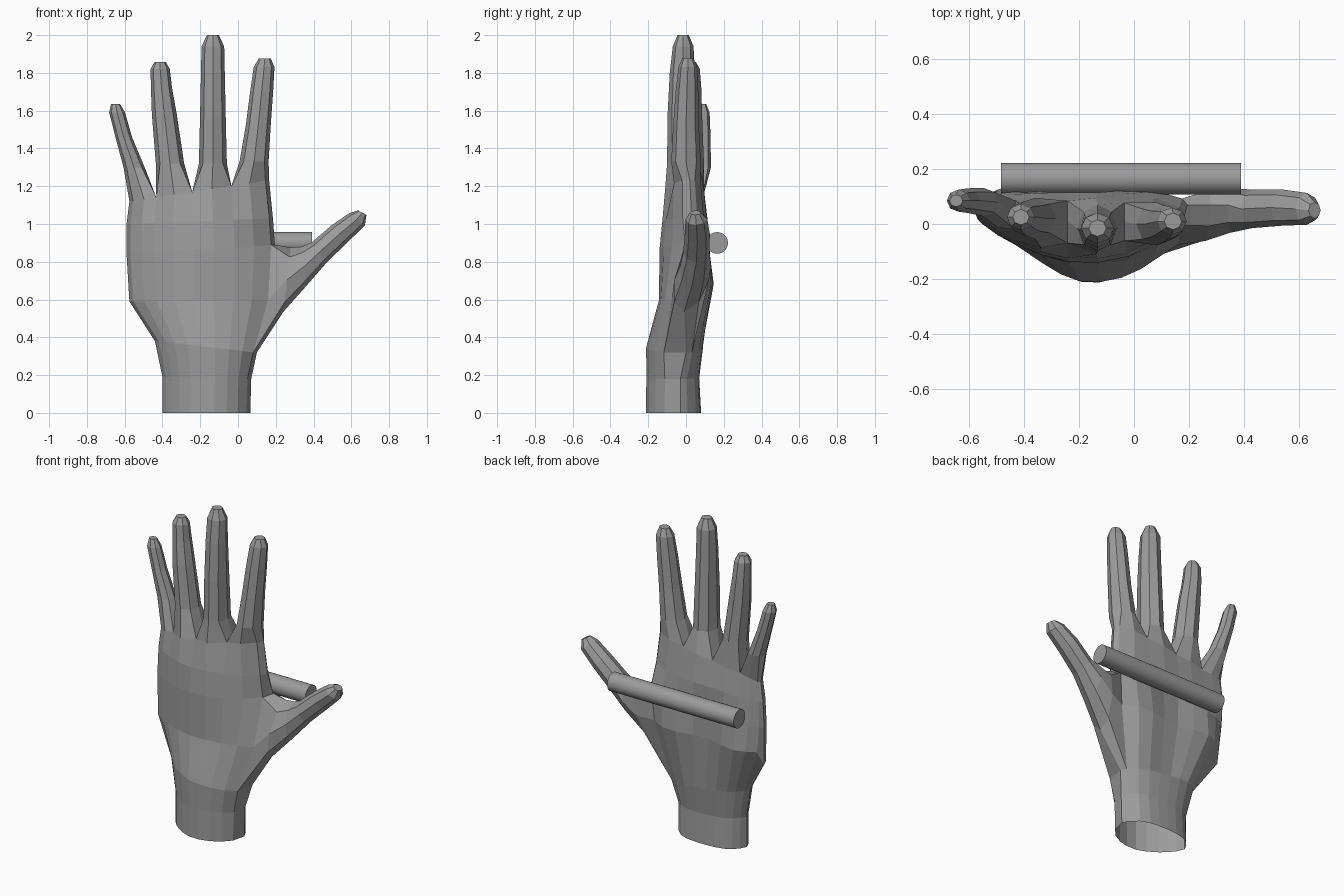
import bpy, bmesh, math
from mathutils import Vector

cube = bpy.data.objects.get("Cube")
if cube:
    bpy.data.objects.remove(cube)

grey = bpy.data.materials.new("plain_grey")
grey.use_nodes = True
COLOUR = (0.33, 0.33, 0.33, 1)
grey.diffuse_color = COLOUR
grey.node_tree.nodes["Principled BSDF"].inputs["Base Color"].default_value = COLOUR

bm = bmesh.new()


def lerp(a, b, t):
    return a + (b - a) * t


def bridge(r0, r1, skip=()):
    n = len(r0)
    for i in range(n):
        if i not in skip:
            j = (i + 1) % n
            bm.faces.new((r0[i], r0[j], r1[j], r1[i]))


def loft_digit(base, sections):
    """Continue an eight-sided opening through (centre, U, V) sections."""
    ring = base
    for centre, u, v in sections:
        new = []
        for k in range(8):
            a = math.radians(225 + 45 * k)
            new.append(bm.verts.new(Vector(centre) + Vector(u) * math.cos(a) + Vector(v) * math.sin(a)))
        bridge(ring, new)
        ring = new
    bm.faces.new(ring)


# Columns across the palm: two per finger
COLUMNS = [-1, -.81, -.62, -.36, -.1, .18, .46, .73, 1]


def palm_ring(z, x, y_side, y_front, y_back, edge=.3, hollow=0, groove=0, rise=0):
    """One ring; edge = fullness of the thumb-side front corner."""
    front, back = [], []
    for i, u in enumerate(COLUMNS):
        t = (u + 1) / 2
        side = lerp(*y_side, t)
        corner, power = (edge, 2.2) if u > 0 else (.25, 1.6)
        s_front = 1 - (1 - corner) * abs(u) ** power
        s_back = 1 - .65 * abs(u) ** 3
        if i in (2, 4, 6):
            s_front *= 1 - groove
            s_back *= 1 - groove
        px = lerp(*x, t) - 0.02 * u ** 5
        pz = lerp(*z, t)
        dent = hollow * max(0, 1 - abs(u) / 0.6)
        front.append(bm.verts.new((px, lerp(side, y_front, s_front), pz)))
        back.append(bm.verts.new((px, lerp(side, y_back, s_back) - dent, pz + rise)))
    left = bm.verts.new((x[0], y_side[0], z[0]))
    right = bm.verts.new((x[1], y_side[1], z[1]))
    return front + [right] + back[::-1] + [left]


# Wrist and palm, from the open wrist up to the finger roots
rings = [
    palm_ring((0, 0), (-.40, .065), (-.03, -.03), -.215, .08, .45),
    palm_ring((.19, .18), (-.40, .07), (-.03, -.03), -.212, .07, .45),
    palm_ring((.38, .32), (-.44, .10), (-.01, .0), -.213, .09, .55),
    palm_ring((.59, .60), (-.575, .18), (.05, .04), -.145, .165, .62, .07, 0, .09),
    palm_ring((.84, .89), (-.59, .195), (.07, .07), -.143, .135, .35, .03),
    palm_ring((1.0, 1.03), (-.59, .185), (.08, .03), -.128, .115),
    palm_ring((1.12, 1.23), (-.575, .165), (.08, .02), -.113, .095, .3, 0, .25),
]
THUMB_STRIP = (8, 9)
for i in range(len(rings) - 1):
    bridge(rings[i], rings[i + 1], THUMB_STRIP if i in (2, 3) else ())

# Fingers: rows of (x, y, z, half width, half depth)
FINGERS = [
    [(-.55, .08, 1.3, .056, .052), (-.605, .085, 1.46, .044, .045),
     (-.64, .085, 1.59, .042, .04), (-.648, .085, 1.635, .024, .022)],
    [(-.36, .02, 1.32, .075, .075), (-.39, .02, 1.58, .066, .065),
     (-.405, .025, 1.72, .056, .056), (-.412, .025, 1.82, .051, .048), (-.412, .025, 1.858, .03, .028)],
    [(-.133, -.015, 1.32, .074, .085), (-.133, -.02, 1.57, .068, .078),
     (-.133, -.02, 1.8, .063, .066), (-.133, -.015, 1.94, .06, .055), (-.133, -.015, 2.0, .032, .03)],
    [(.085, .0, 1.33, .077, .078), (.107, .0, 1.52, .066, .068),
     (.125, .005, 1.7, .061, .06), (.138, .01, 1.83, .055, .05), (.142, .01, 1.876, .032, .03)],
]
top = rings[-1]
front, back = top[:9], top[10:19][::-1]
webs = [top[19]]
for i in (2, 4, 6):
    webs.append(bm.verts.new((front[i].co + back[i].co) / 2))
webs.append(top[9])
for f, rows in enumerate(FINGERS):
    a = 2 * f
    base = front[a:a + 3] + [webs[f + 1]] + back[a:a + 3][::-1] + [webs[f]]
    loft_digit(base, [((x, y, z), (w, 0, 0), (0, d, 0)) for x, y, z, w, d in rows])

# Thumb: grows from the opening in the palm's side
low, mid, high = rings[2:5]
base = low[8:11] + [mid[10], high[10], high[9], high[8], mid[8]]
THUMB = [
    ((.26, .03, .705), (0, .092, 0), (.02, .04, .17)),
    ((.35, .05, .775), (0, .082, 0), (-.01, .02, .105)),
    ((.43, .055, .85), (0, .07, 0), (-.04, 0, .053)),
    ((.54, .06, .95), (0, .066, 0), (-.042, 0, .045)),
    ((.63, .055, 1.025), (0, .058, 0), (-.042, 0, .032)),
    ((.658, .05, 1.06), (0, .03, 0), (-.022, 0, .012)),
]
loft_digit(base, THUMB)

bmesh.ops.recalc_face_normals(bm, faces=bm.faces)
mesh = bpy.data.meshes.new("hand")
bm.to_mesh(mesh)
bm.free()
mesh.materials.append(grey)
hand = bpy.data.objects.new("hand", mesh)
bpy.context.collection.objects.link(hand)

# Round rod lying across the palm
bpy.ops.mesh.primitive_cylinder_add(vertices=32, radius=.057, depth=.875,
                                    location=(-.047, .165, .9), rotation=(0, math.pi / 2, 0))
rod = bpy.context.object
rod.name = "rod"
rod.data.materials.append(grey)
bpy.ops.object.shade_smooth_by_angle()
